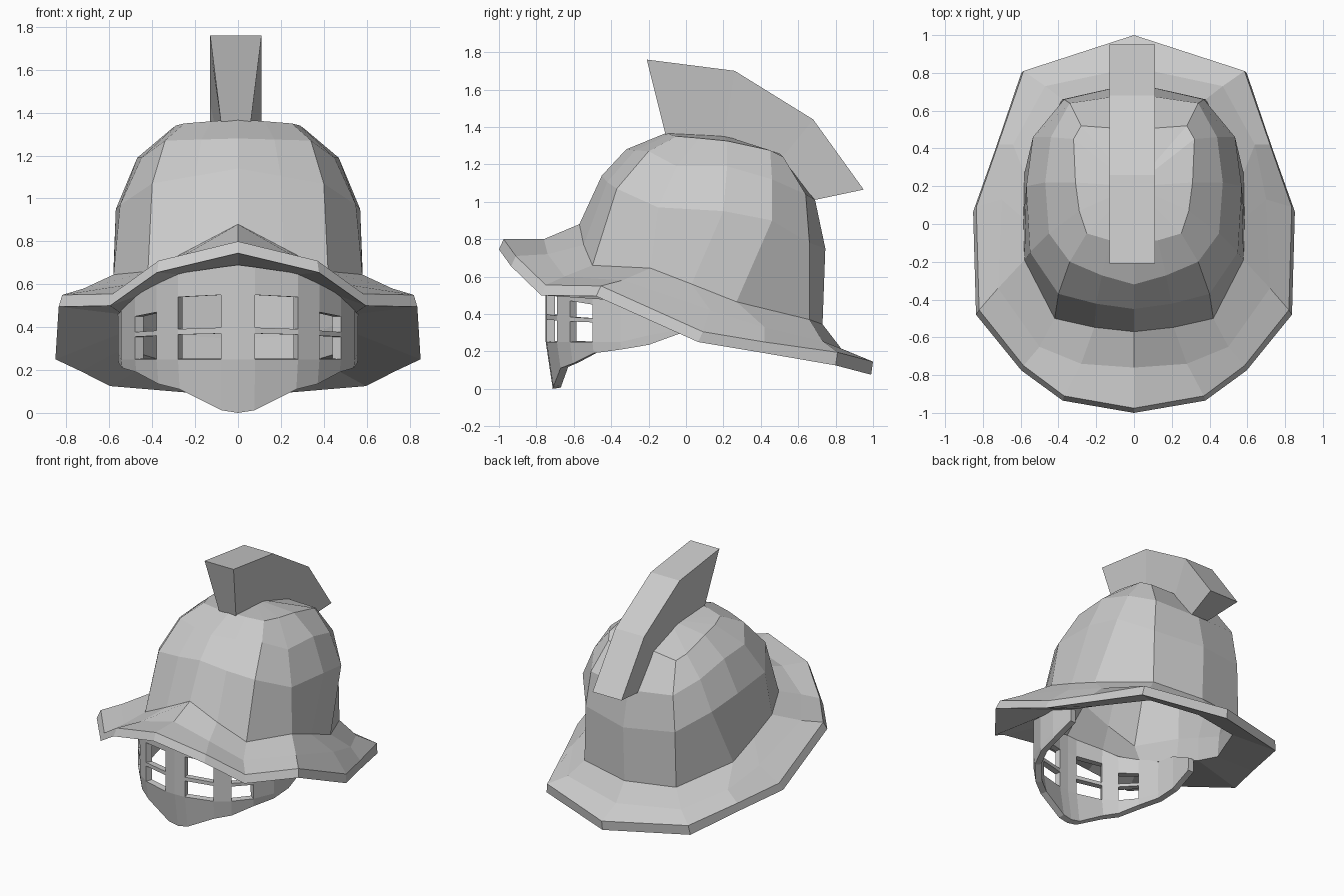
import bpy, bmesh

if "Cube" in bpy.data.objects:
    bpy.data.objects.remove(bpy.data.objects["Cube"])


def finish(name, bm):
    bmesh.ops.remove_doubles(bm, verts=bm.verts, dist=0.002)
    bmesh.ops.recalc_face_normals(bm, faces=bm.faces)
    me = bpy.data.meshes.new(name)
    bm.to_mesh(me)
    bm.free()
    ob = bpy.data.objects.new(name, me)
    bpy.context.collection.objects.link(ob)
    return ob


def loft(bm, rings, skip=()):
    """Skin half-rings on both sides of x = 0."""
    for side in (1, -1):
        grid = [[bm.verts.new((side * x, y, z)) for x, y, z in r] for r in rings]
        for i in range(len(rings) - 1):
            for j in range(len(rings[0]) - 1):
                if (i, j) not in skip:
                    bm.faces.new((grid[i][j], grid[i][j + 1],
                                  grid[i + 1][j + 1], grid[i + 1][j]))


def cap(bm, ring, centre):
    for side in (1, -1):
        pts = [bm.verts.new((side * x, y, z)) for x, y, z in ring]
        c = bm.verts.new(centre)
        for a, b in zip(pts, pts[1:]):
            bm.faces.new((a, b, c))


def inset(p):
    return (p[0] * 0.94, 0.08 + (p[1] - 0.08) * 0.94, 0.3 + (p[2] - 0.3) * 0.96)


def split_front(ring):
    """Add a station halfway across the front panel."""
    a, b = ring[0], ring[1]
    m = ((a[0] + b[0]) / 2, (a[1] + b[1]) / 2 - 0.012, (a[2] + b[2]) / 2)
    return [a, m] + ring[1:]


# Bowl half-rings, front to back, from the base upwards
levels = [split_front(r) for r in (
    [(0, -.57, .88), (.42, -.50, .66), (.58, -.19, .645), (.585, .03, .56),
     (.58, .27, .465), (.38, .66, .37), (0, .73, .345)],
    [(0, -.45, 1.14), (.40, -.37, 1.07), (.55, -.15, .97), (.57, .20, .95),
     (.535, .46, .90), (.37, .66, .78), (0, .745, .75)],
    [(0, -.32, 1.28), (.34, -.20, 1.27), (.45, -.05, 1.19), (.47, .22, 1.19),
     (.44, .46, 1.12), (.34, .64, 1.04), (0, .69, 1.01)],
    [(0, -.10, 1.37), (.25, -.05, 1.35), (.29, .07, 1.34), (.31, .22, 1.325),
     (.32, .45, 1.275), (.28, .52, 1.24), (0, .50, 1.26)])]
top = (0, .2, 1.355)

# Lower lip where the bowl lining meets the brim underside and face guard
lip = [(0, -.72, .69), (.27, -.66, .645), (.46, -.48, .55), (.54, -.19, .46),
       (.55, .03, .37), (.54, .25, .30), (.37, .61, .25), (0, .69, .235)]
bm = bmesh.new()
inner = [[inset(p) for p in r] for r in levels]
loft(bm, inner[::-1] + [lip])
loft(bm, levels)
cap(bm, levels[-1], top)
cap(bm, inner[-1], inset(top))
loft(bm, [lip, levels[0]])
finish("bowl", bm)

# Brim with a thick rim and sloping underside
mid = [(0, -.76, .80), (.28, -.74, .72), (.50, -.65, .60), (.72, -.34, .58),
       (.70, .13, .42), (.64, .42, .33), (.47, .73, .255), (0, .83, .215)]
outer = [(0, -.975, .80), (.37, -.91, .71), (.585, -.75, .555), (.82, -.455, .55),
         (.835, .09, .305), (.72, .42, .25), (.585, .81, .195), (0, 1, .145)]
rim_low = [(x * 1.02, y - (.025 if y < .5 else .01), z - (.055 if y < .5 else .07))
           for x, y, z in outer]
bm = bmesh.new()
loft(bm, [levels[0], mid, outer, rim_low, lip, levels[0]])
finish("brim", bm)

# Face guard: columns of (x, y, bottom z, window top z, top z)
columns = [(0, -.75, .0, .55, .69), (.08, -.745, .012, .55, .68),
           (.28, -.69, .11, .54, .65), (.38, -.62, .135, .47, .60),
           (.48, -.50, .19, .45, .56), (.545, -.35, .21, .45, .52),
           (.56, -.20, .235, .42, .49), (.55, -.02, .30, .37, .40)]
rows = [[] for _ in range(6)]
for i, (x, y, low, win, high) in enumerate(columns):
    if i < 6:
        zs = [low, .25, .375 - .005 * i, .405 - .007 * i, win, high]
    else:
        zs = [low + (high - low) * k / 5 for k in range(6)]
    for row, z in zip(rows, zs):
        s = 1 - .05 * max(0, (.25 - z) / .25)
        row.append((x * s, y * s, z))
bm = bmesh.new()
loft(bm, rows, skip={(1, 1), (3, 1), (1, 3), (3, 3)})
guard = finish("face_guard", bm)
mod = guard.modifiers.new("thickness", 'SOLIDIFY')
mod.thickness = 0.045
mod.offset = -1

# Crest: wide along the top, narrow where it meets the bowl
crest_top = [(-.21, 1.76), (.26, 1.70), (.68, 1.44), (.95, 1.065)]
crest_base = [(-.11, 1.36), (.20, 1.33), (.50, 1.22), (.69, 1.01)]
bm = bmesh.new()
sections = []
for (ty, tz), (by, bz) in zip(crest_top, crest_base):
    sections.append([bm.verts.new(p) for p in (
        (-.13, ty, tz), (.11, ty, tz), (.06, by, bz), (-.08, by, bz))])
for a, b in zip(sections, sections[1:]):
    for k in range(4):
        n = (k + 1) % 4
        bm.faces.new((a[k], a[n], b[n], b[k]))
bm.faces.new(sections[0])
bm.faces.new(sections[-1])
finish("crest", bm)
